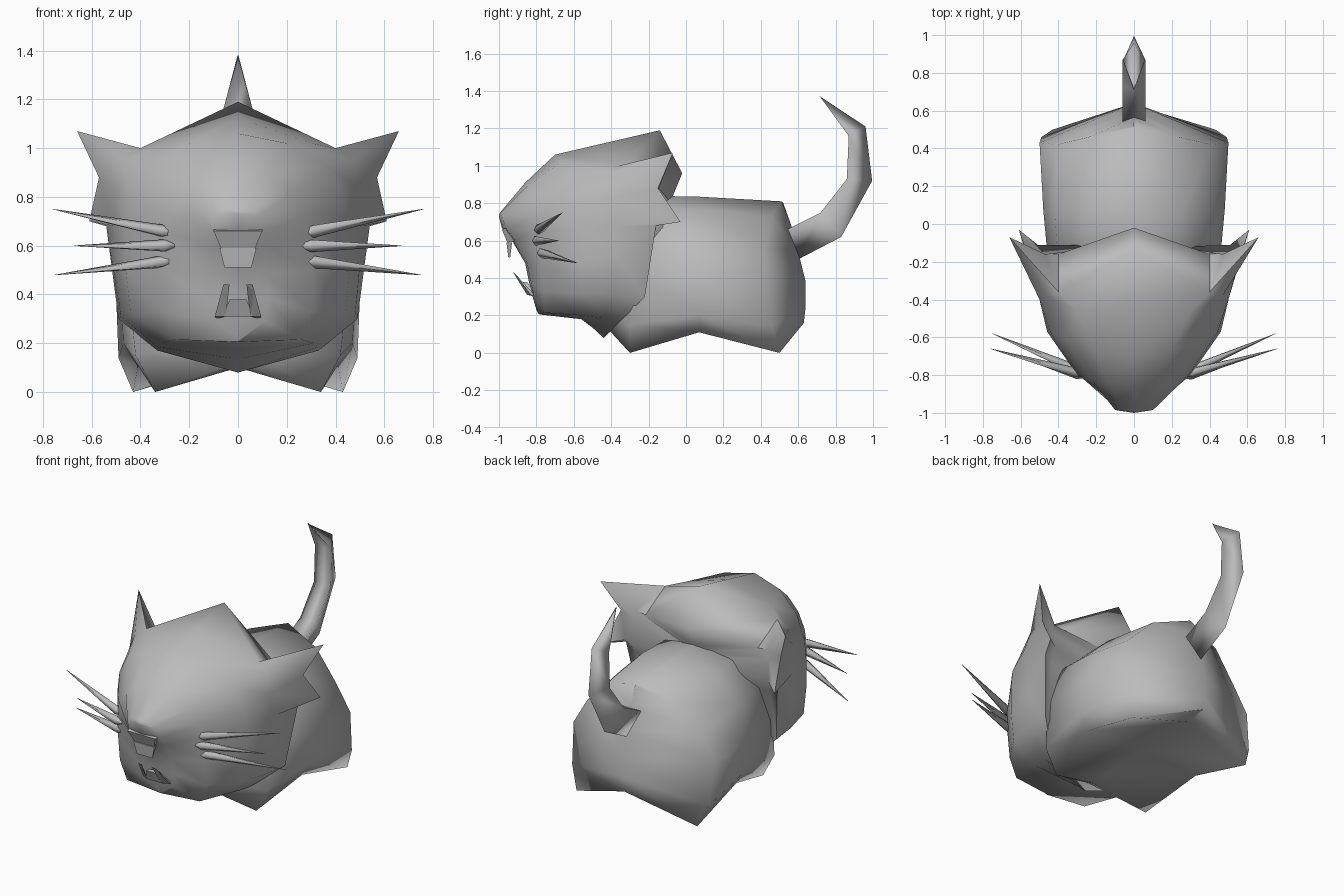
import bpy, bmesh, math
from mathutils import Vector

if "Cube" in bpy.data.objects:
    bpy.data.objects.remove(bpy.data.objects["Cube"], do_unlink=True)

grey = bpy.data.materials.new("soft grey")
grey.use_nodes = True
grey.diffuse_color = (0.5, 0.5, 0.5, 1)
grey.node_tree.nodes["Principled BSDF"].inputs["Base Color"].default_value = (0.5, 0.5, 0.5, 1)


def finish(name, bm, angle):
    bmesh.ops.remove_doubles(bm, verts=bm.verts, dist=0.0005)
    bmesh.ops.recalc_face_normals(bm, faces=bm.faces)
    mesh = bpy.data.meshes.new(name)
    bm.to_mesh(mesh)
    bm.free()
    obj = bpy.data.objects.new(name, mesh)
    bpy.context.collection.objects.link(obj)
    mesh.materials.append(grey)
    bpy.ops.object.select_all(action="DESELECT")
    obj.select_set(True)
    bpy.context.view_layer.objects.active = obj
    bpy.ops.object.shade_smooth_by_angle(angle=math.radians(angle))
    return obj


def loft(name, rings, mirrored=False, angle=80):
    """Skin closed rings; mirrored rings are half outlines from top to bottom."""
    bm = bmesh.new()
    if mirrored:
        rings = [r + [(-x, y, z) for x, y, z in reversed(r[1:-1])] for r in rings]
    rows = [[bm.verts.new(p) for p in r] for r in rings]
    n = len(rows[0])
    for a, b in zip(rows, rows[1:]):
        for i in range(n):
            j = (i + 1) % n
            bm.faces.new((a[i], a[j], b[j], b[i]))
    if not mirrored:
        bm.faces.new(rows[0])
        bm.faces.new(rows[-1])
    return finish(name, bm, angle)


def spine(pairs):
    return [(0, y, z) for y, z in pairs]


# Head: muzzle, cheeks, brow, jagged ear rim, then the hollowed back
muzzle_line = spine([(-1, .74), (-1, .74), (-1, .73), (-.985, .67), (-.93, .6),
                     (-.86, .48), (-.84, .38), (-.82, .3), (-.8, .23)])
muzzle = [(0, -.99, .755), (.06, -.99, .75), (.1, -.985, .73), (.11, -.96, .66), (.12, -.91, .6),
          (.12, -.85, .48), (.12, -.83, .38), (.11, -.81, .29), (0, -.79, .21)]
cheek = [(0, -.86, .91), (.13, -.85, .89), (.22, -.83, .82), (.28, -.81, .73), (.3, -.8, .65),
         (.31, -.78, .5), (.31, -.76, .33), (.26, -.76, .215), (0, -.78, .205)]
crown = [(0, -.7, 1.06), (.2, -.67, 1.02), (.36, -.61, .93), (.44, -.58, .79), (.46, -.57, .67),
         (.46, -.57, .5), (.44, -.57, .32), (.31, -.56, .2), (0, -.56, .18)]
brow = [(0, -.42, 1.125), (.3, -.46, 1.02), (.47, -.38, .95), (.5, -.4, .83), (.51, -.36, .68),
        (.5, -.37, .52), (.48, -.38, .31), (.33, -.44, .185), (0, -.5, .135)]
rim = [(0, -.14, 1.19), (.4, -.36, 1), (.66, -.07, 1.07), (.57, -.15, .88), (.61, -.03, .7),
       (.54, -.16, .68), (.49, -.22, .3), (.33, -.35, .17), (0, -.44, .08)]
nape = [(0, -.02, .96), (.4, -.16, .89), (.47, -.16, .9), (.48, -.16, .84), (.51, -.11, .72),
        (.48, -.17, .63), (.46, -.24, .3), (.31, -.36, .19), (0, -.42, .12)]
nape_line = spine([(-.07, .84), (-.08, .8), (-.1, .78), (-.11, .74), (-.13, .66),
                   (-.16, .55), (-.26, .35), (-.34, .22), (-.38, .16)])
loft("head", [muzzle_line, muzzle, cheek, crown, brow, rim, nape, nape_line], True, 66)

# Body with four pointed feet pulled from the lower corners
chest_line = spine([(-.3, .8), (-.34, .74), (-.38, .64), (-.4, .4), (-.41, .2), (-.41, .12), (-.36, .1)])
chest = [(0, -.2, .84), (.24, -.22, .78), (.4, -.24, .64), (.45, -.25, .42), (.42, -.3, .15),
         (.34, -.3, 0), (0, -.25, .11)]
waist = [(0, .07, .835), (.26, .07, .77), (.42, .07, .61), (.48, .07, .4), (.47, .07, .2),
         (.41, .07, .11), (0, .07, .14)]
rump = [(0, .51, .81), (.24, .46, .73), (.41, .42, .56), (.5, .43, .4), (.49, .46, .14),
        (.43, .5, 0), (0, .5, .13)]
rump_line = spine([(.52, .8), (.56, .69), (.6, .54), (.64, .38), (.64, .25), (.63, .16), (.62, .16)])
loft("body", [chest_line, chest, waist, rump, rump_line], True, 110)

# Tail: tapering hook with a flat inner side and a ridge along the outside
outer = [(.6, .5), (.83, .62), (.995, .92), (.96, 1.21), (.715, 1.372)]
inner = [(.54, .66), (.72, .75), (.86, .93), (.87, 1.16), (.71, 1.38)]
widths = [.06, .06, .06, .06, .002]
loft("tail", [[(0, *o), (w, *i), (-w, *i)] for o, i, w in zip(outer, inner, widths)], angle=130)


# Whiskers: three thin spikes on each cheek, pointed at both ends
def whisker(name, base, tip):
    base, tip = Vector(base), Vector(tip)
    along = (tip - base).normalized()
    side = along.orthogonal().normalized()
    across = along.cross(side)
    rings = []
    for t, r in ((0, .008), (.09, .027), (1, .001)):
        centre = base.lerp(tip, t)
        rings.append([centre + r * (side * math.cos(a) + across * math.sin(a))
                      for a in (math.tau * k / 5 for k in range(5))])
    loft(name, rings)


whiskers = {"upper": ((.26, -.8, .65), (.76, -.66, .75)),
            "middle": ((.26, -.81, .6), (.67, -.68, .6)),
            "lower": ((.26, -.79, .54), (.75, -.58, .48))}
for side, sign in (("left", 1), ("right", -1)):
    for part, (b, t) in whiskers.items():
        whisker(f"{part}_whisker_{side}", (sign * b[0], b[1], b[2]), (sign * t[0], t[1], t[2]))


# Nose and lip: folded wedges
def wedge(name, top, bottom, back_top, back_bottom):
    rings = []
    for front, back in ((top, back_top), (bottom, back_bottom)):
        w, y, z = front
        v, q, r = back
        rings.append([(-w, y, z), (w, y, z), (v, q, r), (-v, q, r)])
    loft(name, rings, angle=30)


wedge("nose_bridge", (.1, -.985, .66), (.07, -.955, .59), (.1, -.95, .67), (.06, -.9, .6))
wedge("nose_tip", (.075, -.96, .59), (.055, -.95, .51), (.07, -.93, .59), (.05, -.94, .51))
wedge("lower_lip", (.035, -.88, .38), (.06, -.85, .31), (.035, -.85, .38), (.06, -.8, .31))
for side, sign in (("left", 1), ("right", -1)):
    loft(f"lip_corner_{side}", [
        [(sign * .035, -.93, .44), (sign * .06, -.93, .44), (sign * .06, -.92, .43)],
        [(sign * .05, -.85, .31), (sign * .095, -.83, .31), (sign * .09, -.8, .3)]], angle=30)
